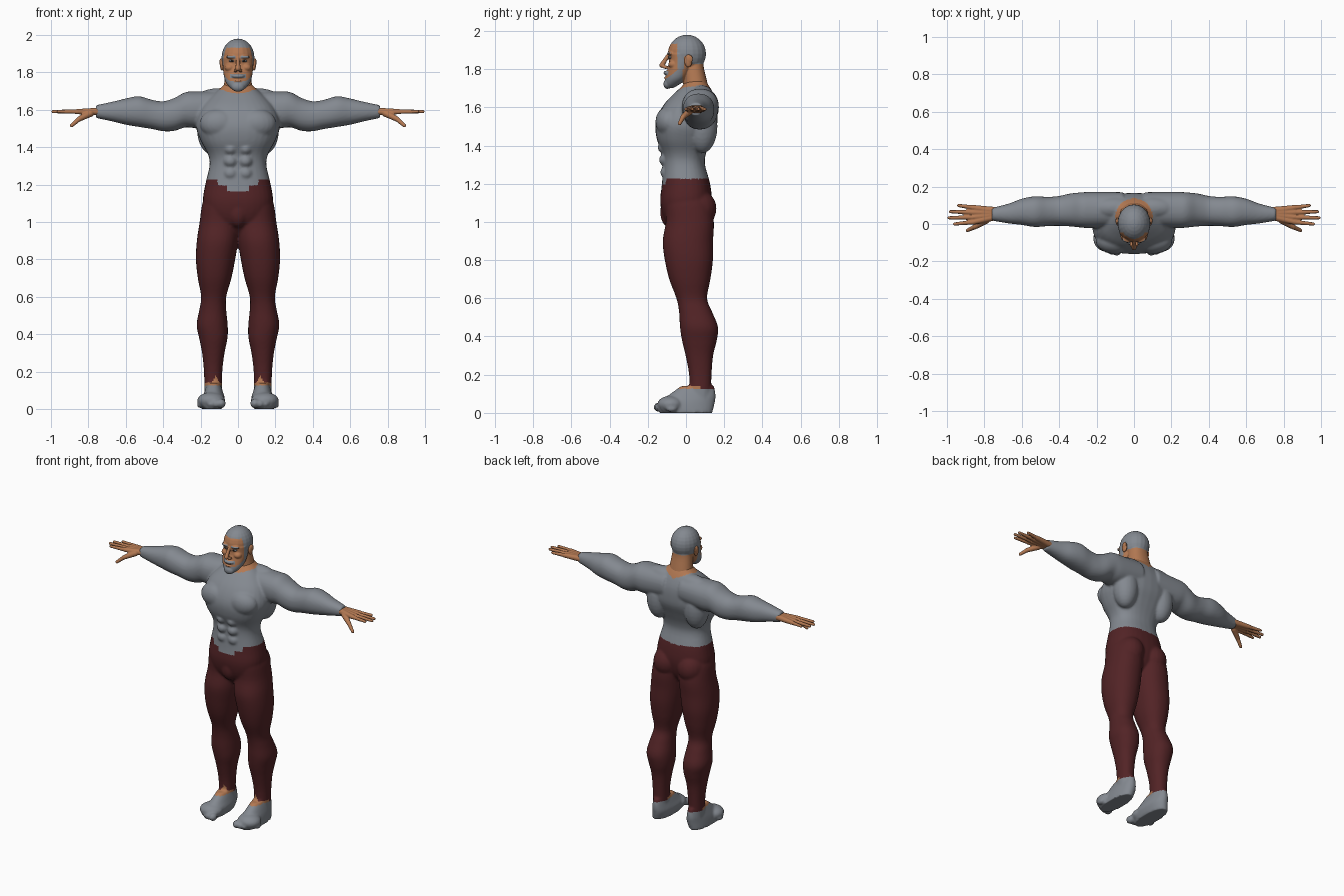
import bpy, bmesh
from math import cos, sin, pi, copysign, hypot
from mathutils import Vector, Matrix

cube = bpy.data.objects.get("Cube")
if cube:
    bpy.data.objects.remove(cube, do_unlink=True)


def material(name, red, green, blue):
    mat = bpy.data.materials.new(name)
    mat.use_nodes = True
    colour = (red, green, blue, 1)
    mat.diffuse_color = colour
    mat.node_tree.nodes["Principled BSDF"].inputs["Base Color"].default_value = colour
    return mat


grey = material("slate grey", .23, .25, .28)
maroon = material("dark maroon", .085, .017, .019)
skin = material("tan skin", .45, .19, .085)
dark = material("dark pupil", .03, .025, .02)


# ---- shape helpers, all adding closed solids to a bmesh ----
def smooth_rows(rows, steps=4):
    """Catmull-Rom interpolation between cross-sections."""
    points = [Vector(row) for row in rows]
    last = len(points) - 1
    dense = []
    for i in range(last):
        before, start = points[max(i - 1, 0)], points[i]
        end, after = points[i + 1], points[min(i + 2, last)]
        leave, arrive = (end - before) / 2, (after - start) / 2
        for k in range(steps):
            t = k / steps
            blend = t * t * (3 - 2 * t)
            dense.append(start.lerp(end, blend) + leave * t * (1 - t) ** 2 - arrive * t * t * (1 - t))
    return dense + [points[last]]


def loft(bm, axis, rows, stretch=1, power=2.2, sides=32):
    """Rows are (position on axis, centre u, centre v, radius); stretch scales the v radius."""
    rings = []
    for t, centre_u, centre_v, radius in smooth_rows(rows):
        ring = []
        for i in range(sides):
            c, s = cos(2 * pi * i / sides), sin(2 * pi * i / sides)
            u = centre_u + radius * copysign(abs(c) ** (2 / power), c)
            v = centre_v + radius * stretch * copysign(abs(s) ** (2 / power), s)
            ring.append(bm.verts.new((t, u, v) if axis == "x" else (u, v, t)))
        rings.append(ring)
    for lower, upper in zip(rings, rings[1:]):
        for i in range(sides):
            j = (i + 1) % sides
            bm.faces.new((lower[i], lower[j], upper[j], upper[i]))
    bm.faces.new(rings[0])
    bm.faces.new(rings[-1])


def blob(bm, centre, radii):
    matrix = Matrix.Translation(centre) @ Matrix.Diagonal((*radii, 1))
    bmesh.ops.create_uvsphere(bm, u_segments=20, v_segments=14, radius=1, matrix=matrix)


def limb(bm, start, end, start_radius, end_radius):
    start, end = Vector(start), Vector(end)
    along = end - start
    turn = along.to_track_quat("Z", "Y").to_matrix().to_4x4()
    bmesh.ops.create_cone(bm, cap_ends=True, segments=16, radius1=start_radius, radius2=end_radius,
                          depth=along.length, matrix=Matrix.Translation(start + along / 2) @ turn)
    blob(bm, start, [start_radius] * 3)
    blob(bm, end, [end_radius] * 3)


def mirror(bm):
    copied = bmesh.ops.duplicate(bm, geom=bm.verts[:] + bm.edges[:] + bm.faces[:])["geom"]
    verts = [item for item in copied if isinstance(item, bmesh.types.BMVert)]
    bmesh.ops.scale(bm, vec=(-1, 1, 1), verts=verts)


def finish(name, bm, materials, rule=None, voxel=None):
    """Fuse the solids into one smooth surface, then colour the faces by rule."""
    bmesh.ops.recalc_face_normals(bm, faces=bm.faces[:])
    mesh = bpy.data.meshes.new(name)
    bm.to_mesh(mesh)
    bm.free()
    obj = bpy.data.objects.new(name, mesh)
    bpy.context.collection.objects.link(obj)
    if voxel:
        fuse = obj.modifiers.new("fuse", "REMESH")
        fuse.mode, fuse.voxel_size = "VOXEL", voxel
        soften = obj.modifiers.new("soften", "SMOOTH")
        soften.factor, soften.iterations = .5, 3
        graph = bpy.context.evaluated_depsgraph_get()
        mesh = bpy.data.meshes.new_from_object(obj.evaluated_get(graph))
        obj.modifiers.clear()
        obj.data = mesh
    mesh.materials.clear()
    for mat in materials:
        mesh.materials.append(mat)
    for face in mesh.polygons:
        face.use_smooth = True
        face.material_index = materials.index(rule(*face.center)) if rule else 0


# ---- clothed body: one arm, leg and foot with muscles, mirrored ----
body = bmesh.new()
arm = [(.06, .08, 1.61, .09), (.22, .075, 1.6, .097), (.28, .075, 1.6, .094), (.34, .075, 1.575, .088),
       (.4, .07, 1.565, .08), (.46, .067, 1.575, .078), (.53, .066, 1.59, .082), (.6, .065, 1.59, .07),
       (.67, .056, 1.59, .053), (.76, .052, 1.59, .034)]
leg = [(1.15, .08, 0, .08), (1.1, .09, .01, .1), (1, .1, .02, .105), (.9, .11, .01, .11),
       (.8, .12, .015, .105), (.7, .125, .02, .09), (.6, .13, .03, .067), (.53, .135, .05, .072),
       (.45, .138, .068, .083), (.38, .132, .07, .076), (.3, .132, .07, .06), (.2, .133, .075, .049),
       (.08, .133, .075, .046)]
foot = [(0, .14, 0, .055), (.05, .13, 0, .06), (.09, .13, .03, .05), (.14, .13, .06, .035)]
loft(body, "x", arm)
loft(body, "z", leg, stretch=1.2)
loft(body, "z", foot, stretch=2.5)
blob(body, (.143, -.08, .045), (.075, .07, .045))           # ball of the foot
for i in range(5):                                          # toes, shrinking outwards
    size = .025 - .002 * i
    blob(body, (.09 + .028 * i, -.14 + .004 * i * i, size + .005), (size, .03, size))
blob(body, (.09, .06, 1.07), (.09, .1, .1))                 # buttock
blob(body, (.1, -.09, 1.525), (.105, .07, .08))             # chest muscle
blob(body, (.14, .085, 1.5), (.08, .08, .14))               # back muscle
blob(body, (.1, .085, 1.655), (.13, .06, .06))              # shoulder slope
for i in range(3):                                          # stomach muscles
    blob(body, (.04, -.095, 1.26 + .065 * i), (.04, .04 + .007 * i, .036))
mirror(body)
blob(body, (0, -.085, 1.05), (.055, .05, .08))

# ---- torso and pelvis, as height, depth position and half width ----
torso = [(.92, 0, .05), (1, 0, .15), (1.1, 0, .187), (1.2, 0, .175), (1.3, -.01, .152), (1.36, -.01, .16),
         (1.43, -.01, .197), (1.5, 0, .223), (1.56, .01, .217), (1.62, .025, .19), (1.67, .04, .145),
         (1.71, .05, .1), (1.74, .05, .07)]
loft(body, "z", [(z, 0, y, width) for z, y, width in torso], stretch=.72, power=2.4)


def clothing(x, y, z):
    side = abs(x)
    if z > 1.66:                                            # neckline with a point at the back
        inside = hypot(x / .1, (y - .045) / .09) < 1
        point = y > .06 and z > 1.675 + side
        return skin if inside or point else grey
    waist = 1.225
    if y < 0 and side < .11:                                # stepped waist at the front
        waist = 1.165 if side < .06 else 1.195
    if z > waist:
        return grey
    hem = .125
    if y < .075:                                            # bare ankle above the sock
        hem = .142 + .04 * max(0, 1 - abs(side - .12) / .02)
        if .127 < z < hem:
            return skin
    return maroon if z > hem else grey


finish("clothed_body", body, [grey, maroon, skin], clothing, voxel=.008)

# ---- hands: each finger runs on from a palm bone ----
hands = bmesh.new()
for i in range(4):
    knuckle = (.86, .01 + .026 * i, 1.59)
    fingertip = (.99 - .018 * (i - 1.3) ** 2, .033 * i, 1.59)
    limb(hands, (.74, .04 + .01 * i, 1.59), knuckle, .021, .014)
    limb(hands, knuckle, fingertip, .0125, .009)
thumb_joint = (.85, -.015, 1.55)
limb(hands, (.79, .02, 1.58), thumb_joint, .019, .014)
limb(hands, thumb_joint, (.89, -.034, 1.515), .013, .01)
mirror(hands)
finish("hands", hands, [skin], voxel=.004)

# ---- head: skull, jaw and neck with the features of the face ----
head = bmesh.new()
blob(head, (.034, -.081, 1.882), (.03, .019, .009))         # brow ridge
blob(head, (.045, -.066, 1.825), (.027, .027, .022))        # cheekbone
blob(head, (.013, -.108, 1.81), (.011, .014, .009))         # nostril
mirror(head)
limb(head, (0, -.096, 1.87), (0, -.126, 1.82), .009, .014)  # nose
blob(head, (0, -.1, 1.78), (.035, .018, .012))              # moustache
blob(head, (0, -.1, 1.755), (.022, .016, .007))             # lower lip
blob(head, (0, -.098, 1.722), (.034, .02, .026))            # chin
blob(head, (0, .005, 1.88), (.088, .1, .1))                 # skull
jaw = [(1.7, -.085, .02), (1.72, -.072, .045), (1.75, -.052, .067), (1.79, -.035, .077),
       (1.84, -.02, .082), (1.88, -.02, .083)]
neck = [(1.64, .055, .09), (1.72, .05, .077), (1.8, .04, .066), (1.84, .04, .06)]
for profile in (jaw, neck):
    loft(head, "z", [(z, 0, y, width) for z, y, width in profile], stretch=.83)


def hair(x, y, z):
    side = abs(x)
    if z > 1.932:                                           # crown
        return grey
    if y > -.045 and z > 1.8:                               # back, above the ear, sideburn
        edge = 1.825 if y > .02 else 1.865 if y > -.01 else 1.8
        return grey if z > edge else skin
    if y < -.08 and 1.876 < z < 1.888 and .012 < side < .06:  # eyebrow
        return grey
    if y < -.085 and side < .042 and 1.77 < z < 1.79:       # moustache
        return grey
    if y < -.085 and side < .024 and 1.748 < z < 1.771:     # lips
        return skin
    beard = 1.755 + .8 * max(0, y + .095)
    return grey if y < -.018 and z < beard else skin


finish("head", head, [skin, grey], hair, voxel=.004)

# ---- ears and eyes ----
ears = bmesh.new()
blob(ears, (.086, .012, 1.843), (.011, .021, .034))
blob(ears, (.092, .018, 1.853), (.007, .018, .022))
mirror(ears)
finish("ears", ears, [skin], voxel=.003)

for name, depth, radii, colour in (("eyes", -.081, (.015, .012, .007), grey),
                                   ("pupils", -.09, (.006, .005, .005), dark)):
    eyes = bmesh.new()
    blob(eyes, (.033, depth, 1.861), radii)
    mirror(eyes)
    finish(name, eyes, [colour])
